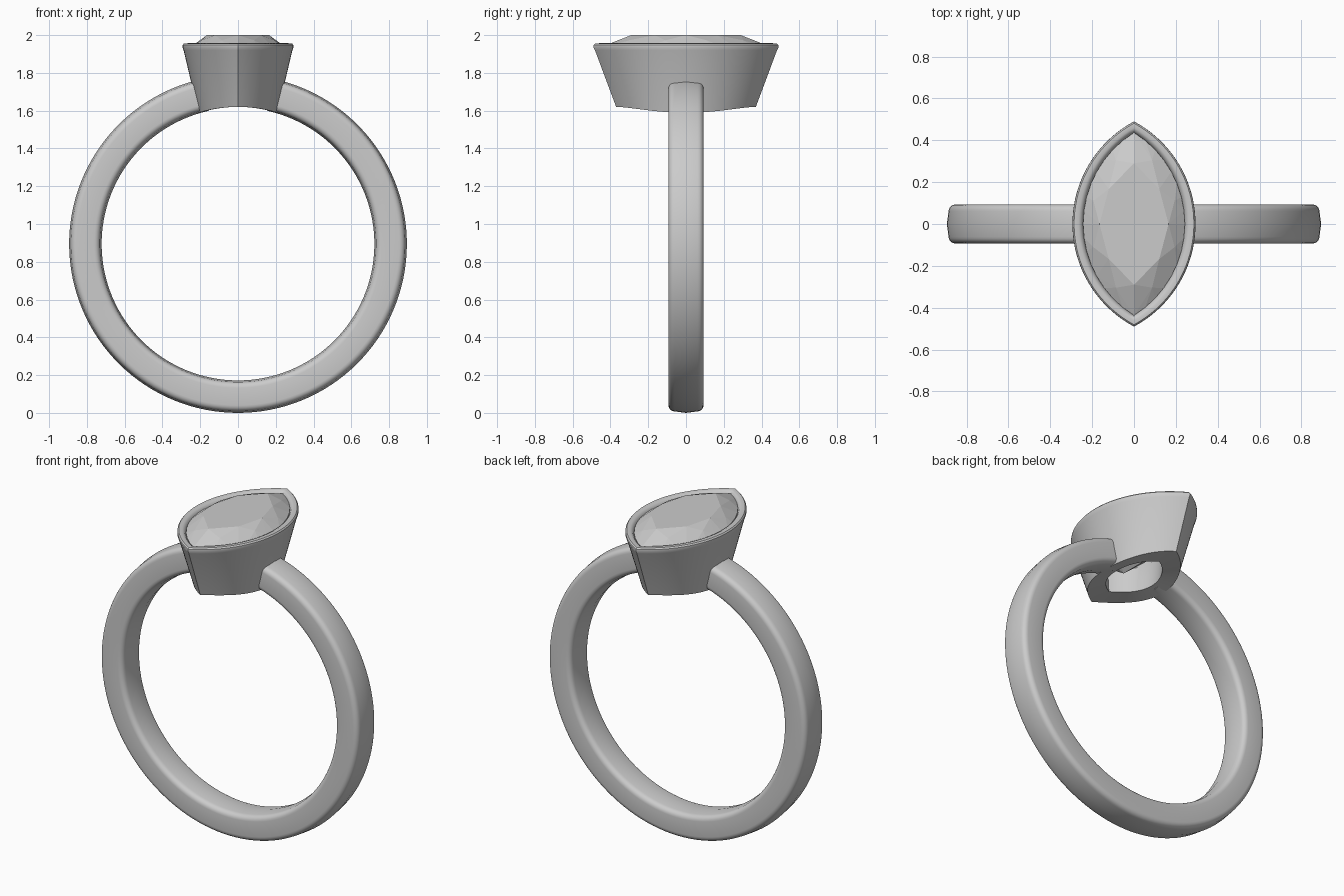
import bpy, bmesh
from math import sin, cos, pi, sqrt, radians, asin

if "Cube" in bpy.data.objects:
    bpy.data.objects.remove(bpy.data.objects["Cube"])

CZ, R_OUT, R_IN = 0.894, 0.894, 0.722   # band centre height and radii


def marquise(a, b, n, shift=0.0):
    """n points on a pointed oval made of two arcs (half sizes a, b)."""
    r = (a * a + b * b) / (2 * a)
    half = asin(b / r)
    pts = []
    for i in range(n):
        t = ((i + shift) / n * 2) % 2
        side = 1 if t < 1 else -1
        ang = -half + 2 * half * (t % 1)
        pts.append((side * (r * cos(ang) - (r - a)), side * r * sin(ang)))
    return pts


def finish(name, bm, smooth=True):
    bmesh.ops.recalc_face_normals(bm, faces=bm.faces)
    me = bpy.data.meshes.new(name)
    bm.to_mesh(me)
    bm.free()
    ob = bpy.data.objects.new(name, me)
    bpy.context.collection.objects.link(ob)
    if smooth:
        bpy.ops.object.select_all(action='DESELECT')
        ob.select_set(True)
        bpy.context.view_layer.objects.active = ob
        bpy.ops.object.shade_smooth_by_angle(angle=radians(35))
    return ob


def loft(rings, closed):
    """Skin a list of point rings; either loop round or cap both ends."""
    bm = bmesh.new()
    vs = [[bm.verts.new(p) for p in ring] for ring in rings]
    n = len(vs[0])
    for k in range(len(vs) if closed else len(vs) - 1):
        p, q = vs[k], vs[(k + 1) % len(vs)]
        for i in range(n):
            j = (i + 1) % n
            bm.faces.new((p[i], p[j], q[j], q[i]))
    if not closed:
        bm.faces.new(vs[0])
        bm.faces.new(vs[-1])
    return bm


# Band: rounded rectangular section swept round an open arc, ending in the bezel
W, RC, DOME = 0.093, 0.032, 0.008
section = []
for sy, sr, start in ((1, 1, 0), (-1, 1, 90), (-1, -1, 180), (1, -1, 270)):
    cy = sy * (W - RC)
    cr = (R_OUT - DOME - RC) if sr > 0 else (R_IN + DOME + RC)
    for k in range(6):
        a = radians(start + 18 * k)
        section.append((cy + RC * cos(a), cr + RC * sin(a)))
    if start == 0:
        section.append((0, R_OUT))
    if start == 180:
        section.append((0, R_IN))
START, STEPS = radians(12.5), 120
rings = []
for s in range(STEPS + 1):
    a = START + (2 * pi - 2 * START) * s / STEPS
    rings.append([(r * sin(a), y, CZ + r * cos(a)) for y, r in section])
finish("band", loft(rings, False))

# Bezel: flared marquise cup with rolled rim, underside following the finger hole
profile = [(0.210, 0.370, None), (0.288, 0.482, 1.920), (0.294, 0.490, 1.935),
           (0.293, 0.489, 1.948), (0.286, 0.481, 1.956), (0.265, 0.460, 1.957),
           (0.252, 0.447, 1.951), (0.244, 0.438, 1.938), (0.235, 0.425, 1.900),
           (0.140, 0.230, 1.770), (0.130, 0.220, None)]
rings = []
for a, b, z in profile:
    rings.append([(x, y, z if z else CZ + sqrt(0.726 ** 2 - x * x))
                  for x, y in marquise(a, b, 80)])
finish("bezel", loft(rings, True))

# Gem: faceted marquise stone, hull of table, crown, girdle and keel points
bm = bmesh.new()
for a, b, z, n, shift in ((0.165, 0.290, 2.000, 8, 0), (0.208, 0.375, 1.972, 8, 0.5),
                          (0.243, 0.437, 1.942, 32, 0), (0.243, 0.437, 1.930, 32, 0),
                          (0.150, 0.270, 1.800, 8, 0)):
    for x, y in marquise(a, b, n, shift):
        bm.verts.new((x, y, z))
for y in (-0.09, 0.09):
    bm.verts.new((0, y, 1.68))
res = bmesh.ops.convex_hull(bm, input=bm.verts)
loose = [v for v in bm.verts if not v.link_faces]
bmesh.ops.delete(bm, geom=loose, context='VERTS')
finish("gem", bm, smooth=False)
